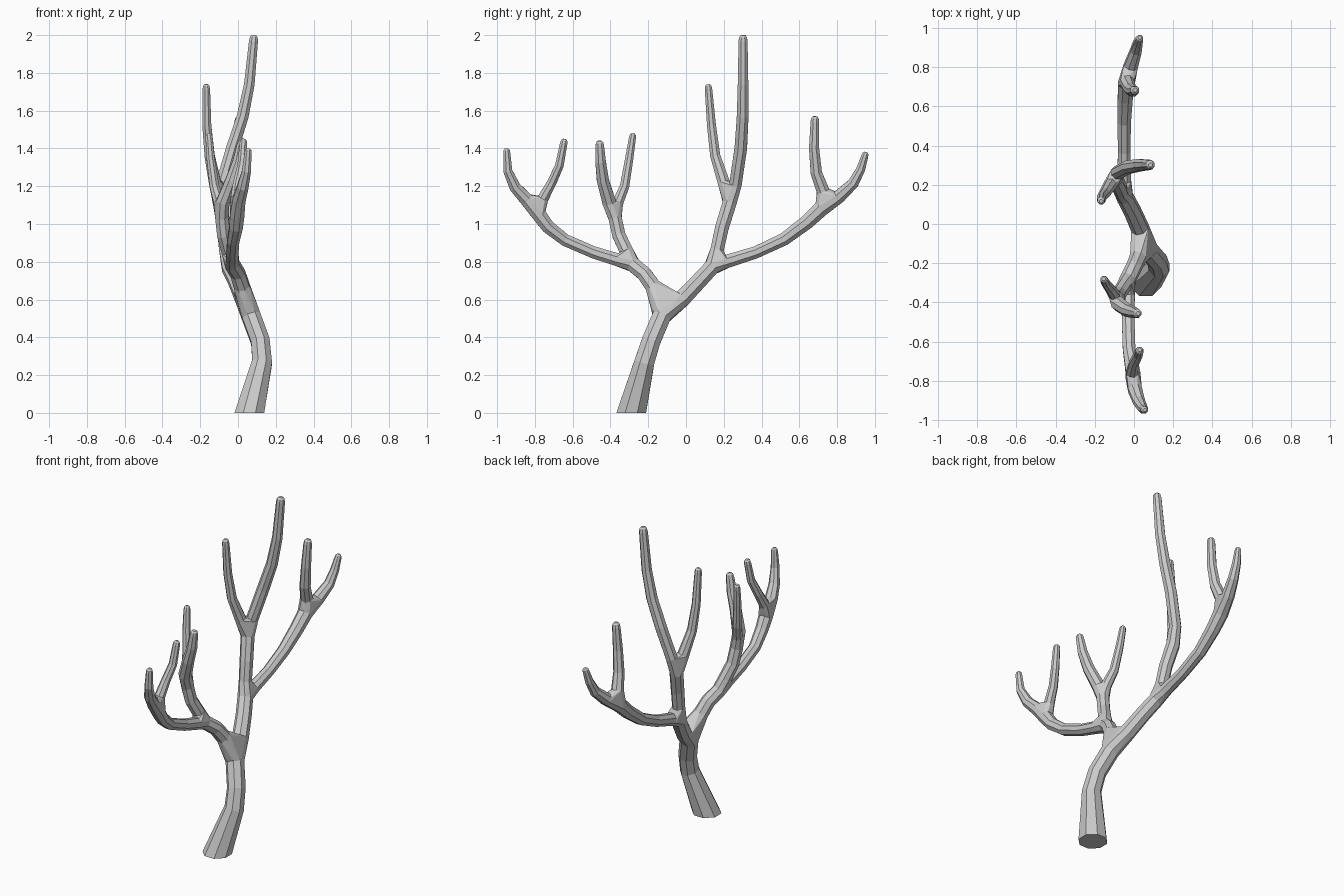
import bpy, bmesh, math
from mathutils import Vector

SIDES = 8
FAT = 1.12  # overall thickness
bm = bmesh.new()


def tube(pts, tip=False):
    """Sweep an eight-sided tube through (x, y, z, radius); return end rings."""
    pts = [(Vector(p[:3]), p[3] * FAT) for p in pts]
    if tip:  # rounded end
        c, r = pts[-1]
        d = (c - pts[-2][0]).normalized()
        pts[-1] = (c - d * r * 1.2, r)
        pts += [(c - d * r * 0.4, r * 0.85), (c, r * 0.45)]
    rings = []
    for i, (c, r) in enumerate(pts):
        a, b = pts[max(i - 1, 0)][0], pts[min(i + 1, len(pts) - 1)][0]
        t = (b - a).normalized()
        if c.z < 0.001:
            t = Vector((0, 0, 1))
        u = (Vector((1, 0, 0)) - t * t.x).normalized()
        v = t.cross(u)
        angs = [2 * math.pi * (k + 0.5) / SIDES for k in range(SIDES)]
        rings.append([bm.verts.new(c + r * (u * math.cos(q) + v * math.sin(q))) for q in angs])
    for lo, hi in zip(rings, rings[1:]):
        for k in range(SIDES):
            n = (k + 1) % SIDES
            bm.faces.new((lo[k], lo[n], hi[n], hi[k]))
    if tip:
        bm.faces.new(rings[-1])
    return rings[0], rings[-1]


def fork(*rings):
    """Webbed joint: hull around the three open rings, left open where tubes meet it."""
    sets = [set(r) for r in rings]
    bmesh.ops.convex_hull(bm, input=[v for r in rings for v in r], use_existing_faces=False)
    caps = [f for f in bm.faces if len(f.verts) == 3 and any(set(f.verts) <= s for s in sets)]
    bmesh.ops.delete(bm, geom=caps, context='FACES_ONLY')


def split(parent_end, tine_a, tine_b):
    a, _ = tube(tine_a, True)
    b, _ = tube(tine_b, True)
    fork(parent_end, a, b)


# trunk and the two main limbs
base, trunk = tube([(.06, -.29, 0, .076), (.128, -.22, .27, .051),
                    (.118, -.185, .38, .048), (.07, -.13, .51, .048)])
bm.faces.new(base[::-1])
l0, left = tube([(.02, -.175, .67, .04), (0, -.22, .735, .038), (-.03, -.28, .785, .038)])
r0, right = tube([(.03, -.02, .605, .043), (-.01, .07, .7, .041), (-.045, .135, .77, .04)])
fork(trunk, l0, r0)

# secondary branches
a0, a1 = tube([(-.03, -.37, .813, .033), (-.03, -.49, .85, .031), (-.025, -.64, .915, .031),
               (-.01, -.73, .985, .034), (-.005, -.775, 1.045, .037)])
b0, b1 = tube([(-.05, -.315, .855, .035), (-.075, -.355, .94, .034), (-.085, -.375, 1.03, .034)])
fork(left, a0, b0)
c0, c1 = tube([(-.05, .22, .803, .034), (-.05, .37, .85, .031), (-.05, .52, .92, .033),
               (-.045, .64, 1.01, .037), (-.04, .715, 1.08, .04)])
d0, d1 = tube([(-.065, .165, .865, .034), (-.075, .19, .98, .035), (-.095, .23, 1.11, .036)])
fork(right, c0, d0)

# pairs of tines
split(a1, [(.005, -.845, 1.13, .034), (.025, -.905, 1.195, .029), (.045, -.943, 1.28, .023), (.055, -.95, 1.4, .018)],
      [(-.01, -.757, 1.135, .028), (.0, -.71, 1.22, .024), (.02, -.67, 1.31, .022), (.03, -.643, 1.45, .019)])
split(b1, [(-.08, -.407, 1.115, .035), (-.035, -.44, 1.23, .031), (.0, -.452, 1.33, .027), (.02, -.458, 1.44, .022)],
      [(-.1, -.362, 1.11, .028), (-.125, -.325, 1.2, .024), (-.145, -.3, 1.35, .021), (-.155, -.28, 1.48, .018)])
split(c1, [(-.015, .81, 1.145, .034), (.01, .885, 1.215, .028), (.02, .925, 1.29, .023), (.03, .953, 1.38, .018)],
      [(-.035, .725, 1.175, .033), (-.02, .69, 1.27, .029), (-.005, .678, 1.4, .026), (.005, .683, 1.57, .022)])
split(d1, [(-.122, .2, 1.22, .031), (-.15, .155, 1.36, .026), (-.165, .135, 1.52, .023), (-.168, .117, 1.74, .019)],
      [(-.085, .262, 1.21, .032), (-.03, .29, 1.4, .032), (.025, .3, 1.57, .03),
       (.06, .302, 1.74, .027), (.085, .302, 2.0, .023)])

bmesh.ops.recalc_face_normals(bm, faces=bm.faces[:])
mesh = bpy.data.meshes.new("bare_tree")
bm.to_mesh(mesh)
bm.free()
bpy.context.collection.objects.link(bpy.data.objects.new("bare_tree", mesh))
